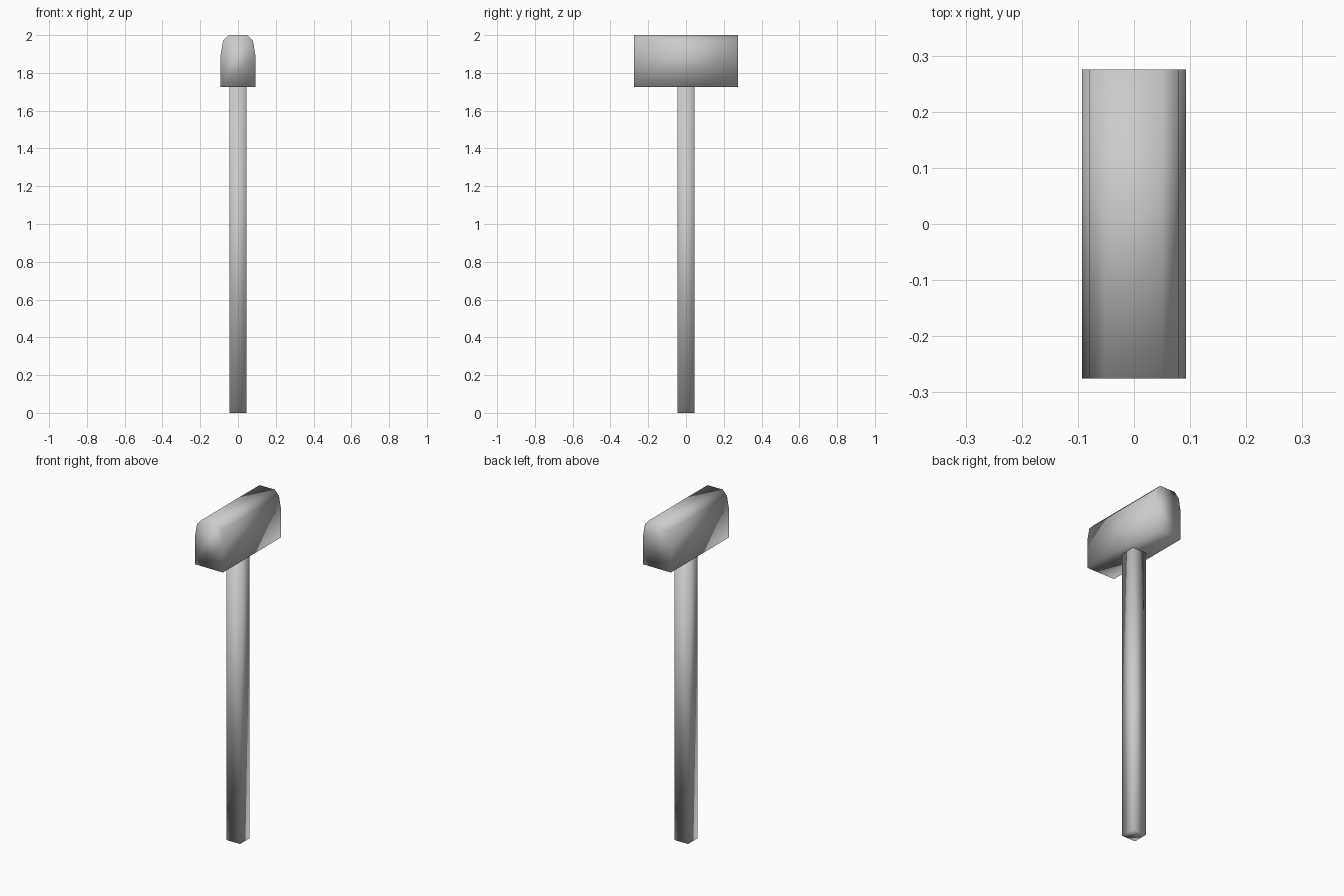
import bpy, bmesh

if "Cube" in bpy.data.objects:
    bpy.data.objects.remove(bpy.data.objects["Cube"])

def prism(name, outline, axis_vec, place):
    """Extrude a closed outline along axis_vec, smooth shaded."""
    bm = bmesh.new()
    face = bm.faces.new([bm.verts.new(place(a, b)) for a, b in outline])
    res = bmesh.ops.extrude_face_region(bm, geom=[face])
    verts = [v for v in res["geom"] if isinstance(v, bmesh.types.BMVert)]
    bmesh.ops.translate(bm, verts=verts, vec=axis_vec)
    bmesh.ops.recalc_face_normals(bm, faces=bm.faces)
    for f in bm.faces:
        f.smooth = True
    mesh = bpy.data.meshes.new(name)
    bm.to_mesh(mesh)
    bm.free()
    obj = bpy.data.objects.new(name, mesh)
    bpy.context.collection.objects.link(obj)
    return obj

# Square post
p = 0.045
prism("post", [(-p, -p), (p, -p), (p, p), (-p, p)], (0, 0, 1.726),
      lambda x, y: (x, y, 0))

# Box on top with a rounded roof: half profile mirrored across x
half = [(0.0925, 1.725), (0.0925, 1.89), (0.079, 1.97), (0.05, 2.0)]
outline = half + [(-x, z) for x, z in reversed(half)]
prism("mailbox", outline, (0, 0.55, 0), lambda x, z: (x, -0.275, z))
